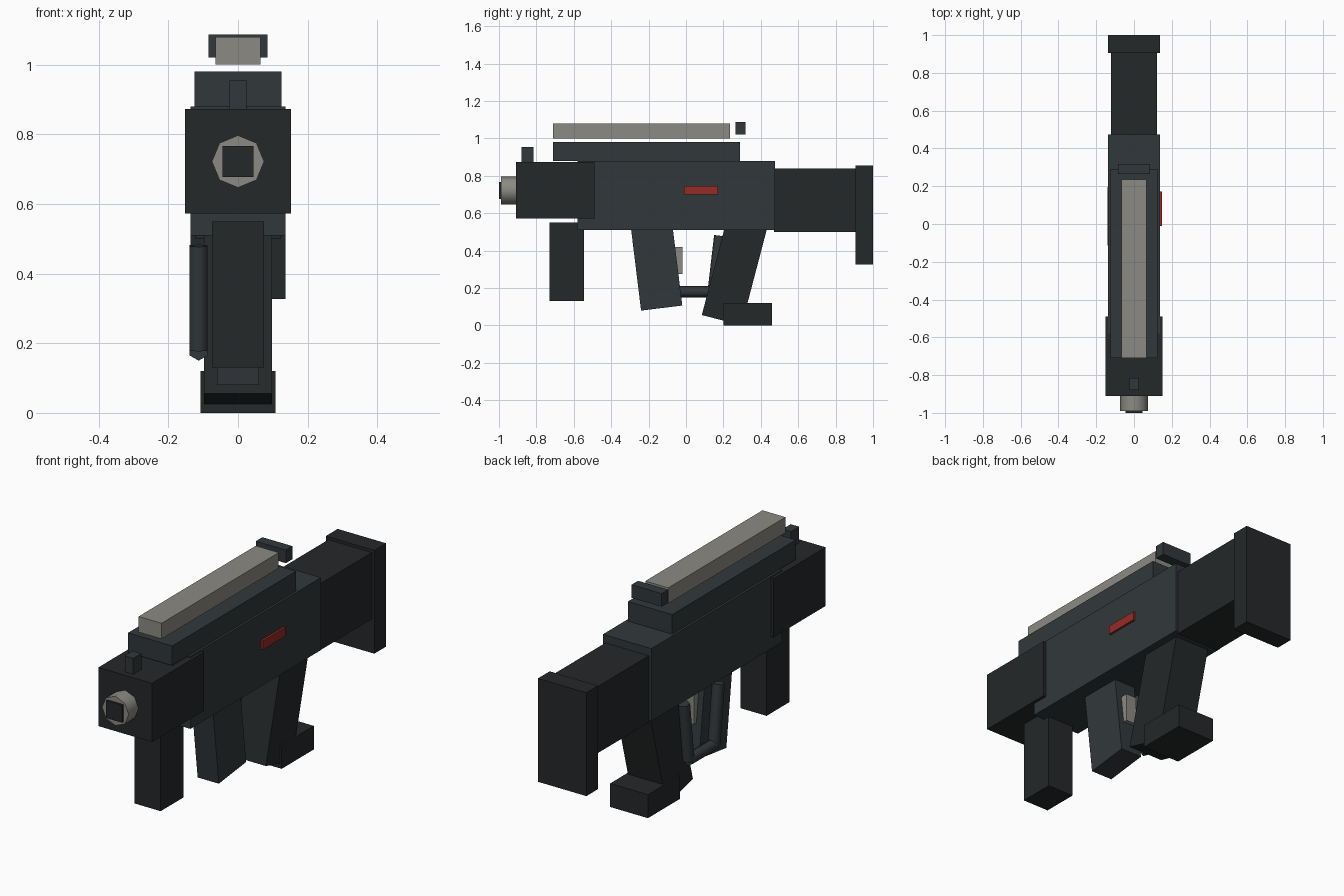
import bpy, math
from mathutils import Vector

if "Cube" in bpy.data.objects:
    bpy.data.objects.remove(bpy.data.objects["Cube"])


def material(name, rgb):
    m = bpy.data.materials.new(name)
    m.diffuse_color = (*rgb, 1)
    m.use_nodes = True
    m.node_tree.nodes["Principled BSDF"].inputs["Base Color"].default_value = m.diffuse_color
    return m


BLACK = material("black_polymer", (0.018, 0.021, 0.022))
GUNMETAL = material("gunmetal", (0.031, 0.039, 0.043))
STEEL = material("worn_steel", (0.26, 0.255, 0.225))
RED = material("red", (0.30, 0.025, 0.018))


def box(name, x, y, z, mat):
    """Box from (min, max) ranges."""
    lo, hi = zip(x, y, z)
    bpy.ops.mesh.primitive_cube_add(size=1, location=[(a + b) / 2 for a, b in zip(lo, hi)])
    ob = bpy.context.object
    ob.name = name
    ob.scale = [b - a for a, b in zip(lo, hi)]
    bpy.ops.object.transform_apply(location=False, rotation=False, scale=True)
    ob.data.materials.append(mat)
    return ob


def leaning_box(name, half_x, base, depth, length, angle, mat):
    """Box standing on its base centre (y, z), leaned about x by angle in degrees."""
    ob = box(name, (-half_x, half_x), (-depth / 2, depth / 2), (-length / 2, length / 2), mat)
    a = math.radians(angle)
    ob.rotation_euler.x = a
    ob.location = (0, base[0] - math.sin(a) * length / 2, base[1] + math.cos(a) * length / 2)
    return ob


def rod(name, p, q, r, sides, mat):
    """Smooth-shaded cylinder between two points."""
    p, q = Vector(p), Vector(q)
    d = q - p
    bpy.ops.mesh.primitive_cylinder_add(vertices=sides, radius=r, depth=d.length)
    ob = bpy.context.object
    ob.name = name
    # all rods lie in the yz plane, so one turn about x aims them
    ob.rotation_euler.x = math.atan2(-d.y, d.z)
    ob.location = (p + q) / 2
    ob.data.materials.append(mat)
    bpy.ops.object.shade_smooth_by_angle(angle=math.radians(61))
    return ob


# Body
box("receiver", (-.137, .137), (-.58, .475), (.51, .88), GUNMETAL)
box("front_housing", (-.152, .152), (-.91, -.49), (.573, .873), BLACK)
box("top_cover", (-.125, .125), (-.71, .29), (.88, .98), GUNMETAL)
box("top_magazine", (-.065, .065), (-.71, .236), (1.0, 1.08), STEEL)
box("selector_switch", (.125, .148), (-.01, .172), (.70, .745), RED)

# Sights
box("front_sight", (-.024, .024), (-.88, -.815), (.865, .955), GUNMETAL)
box("rear_sight", (-.085, .085), (.265, .318), (1.02, 1.087), GUNMETAL)

# Barrel
rod("barrel", (0, -.99, .722), (0, -.85, .722), .075, 8, STEEL)
box("muzzle_bore", (-.045, .045), (-1.0, -.9), (.677, .767), BLACK)

# Stock
box("stock", (-.123, .123), (.47, .91), (.50, .84), BLACK)
box("butt_plate", (-.137, .137), (.905, 1.0), (.327, .855), BLACK)

# Grips
box("fore_grip", (-.074, .074), (-.73, -.545), (.13, .55), BLACK)
leaning_box("middle_grip", .06, (-.13, .093), .222, .48, 7, GUNMETAL)
leaning_box("rear_grip", .098, (.191, .028), .22, .56, -14.7, BLACK)
box("grip_foot", (-.107, .107), (.2, .46), (0, .12), BLACK)

# Trigger and its side guard
box("trigger", (-.03, .03), (-.08, -.02), (.275, .42), STEEL)
gx = -.113
rod("guard_bar_bottom", (gx, -.065, .18), (gx, .145, .18), .03, 6, GUNMETAL)
rod("guard_bar_front", (gx, -.065, .18), (gx, -.10, .48), .03, 6, GUNMETAL)
rod("guard_bar_rear", (gx, .145, .18), (gx, .18, .48), .03, 6, GUNMETAL)
